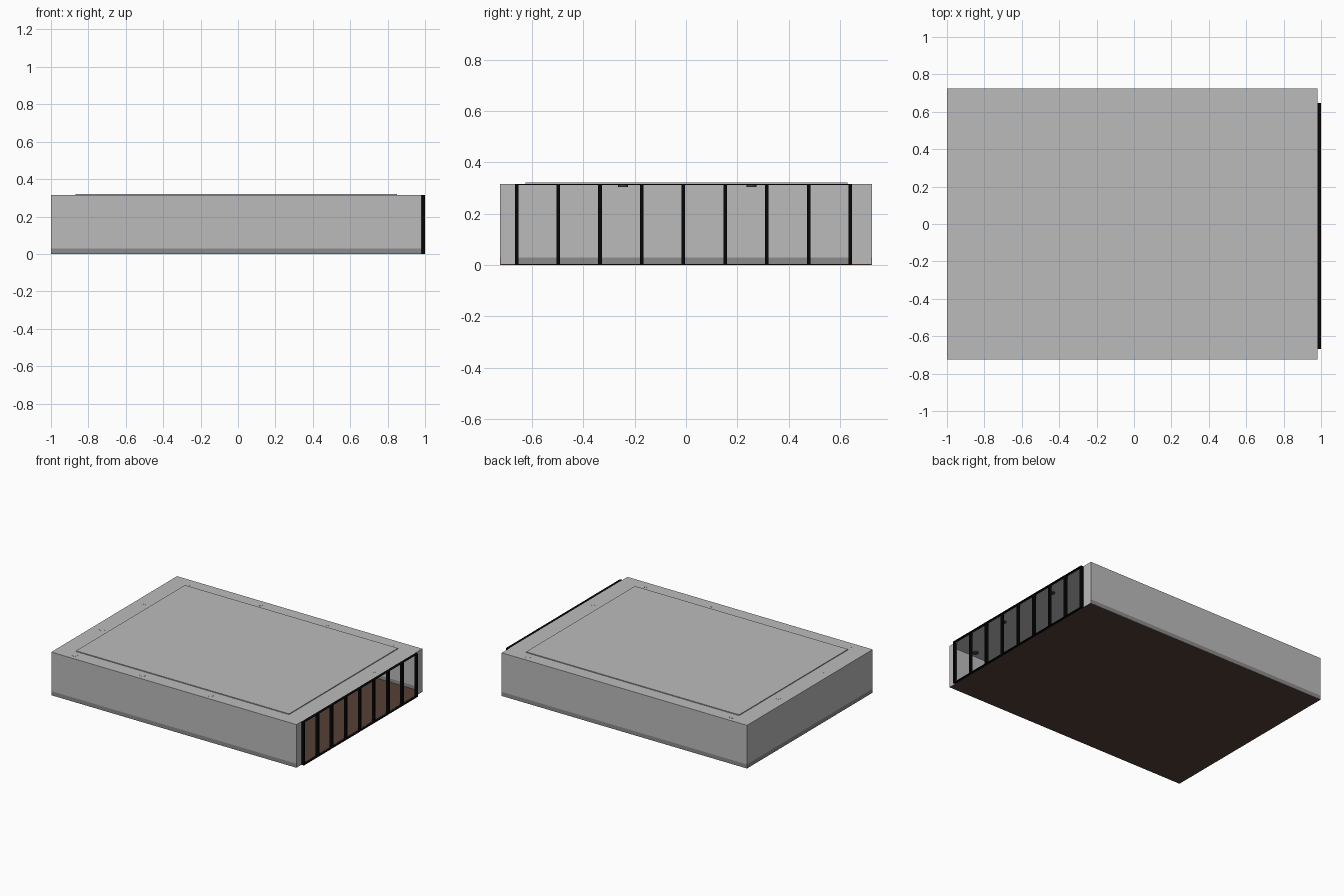
import bpy, bmesh, math

if "Cube" in bpy.data.objects:
    bpy.data.objects.remove(bpy.data.objects["Cube"])


def material(name, r, g, b):
    m = bpy.data.materials.new(name)
    m.diffuse_color = (r, g, b, 1)
    m.use_nodes = True
    m.node_tree.nodes["Principled BSDF"].inputs["Base Color"].default_value = m.diffuse_color
    return m


GRAY = material("light gray", 0.5, 0.5, 0.5)
DARK = material("skirt gray", 0.26, 0.26, 0.26)
BROWN = material("brown", 0.093, 0.051, 0.036)
BLACK = material("black", 0.002, 0.002, 0.002)


def finish(name, bm, mat):
    me = bpy.data.meshes.new(name)
    bm.to_mesh(me)
    bm.free()
    me.materials.append(mat)
    ob = bpy.data.objects.new(name, me)
    bpy.context.collection.objects.link(ob)
    return ob


def box(name, x, y, z, mat):
    """Box from (min, max) pairs."""
    bm = bmesh.new()
    bmesh.ops.create_cube(bm, size=1)
    for v in bm.verts:
        for i, (lo, hi) in enumerate((x, y, z)):
            v.co[i] = lo if v.co[i] < 0 else hi
    return finish(name, bm, mat)


def disc(name, x, y, z0, z1, r, mat):
    bm = bmesh.new()
    bmesh.ops.create_cone(bm, cap_ends=True, segments=12, radius1=r, radius2=r, depth=z1 - z0)
    bmesh.ops.translate(bm, verts=bm.verts, vec=(x, y, (z0 + z1) / 2))
    return finish(name, bm, mat)


L, R, W, H, T, SK = -1.0, 0.98, 0.725, 0.315, 0.004, 0.03

# thin floor, roof and raised roof panel
box("floor", (L + T, R), (-W + T, W - T), (0, T), BROWN)
box("roof", (L, R), (-W, W), (H - T, H), GRAY)
box("roof_panel", (-0.87, 0.85), (-0.625, 0.63), (H, 0.321), GRAY)

# closed walls, each with a dark skirt along the bottom
for name, x, y in (("front", (L, R), (-W, -W + T)),
                   ("back", (L, R), (W - T, W)),
                   ("left", (L, L + T), (-W + T, W - T))):
    box(name + "_wall", x, y, (SK, H - T), GRAY)
    box(name + "_skirt", x, y, (0, SK), DARK)

# narrow corner plates beside the barred opening
box("front_corner", (R - T, R), (-W, -0.655), (0, H - T), GRAY)
box("back_corner", (R - T, R), (0.64, W), (0, H - T), GRAY)

# bars and thin rails
for i in range(9):
    y = -0.66 + i * 1.3 / 8
    box(f"bar_{i + 1}", (R, 1.0), (y - 0.007, y + 0.007), (0, H), BLACK)
for name, z in (("bottom_rail", (0, 0.003)), ("top_rail", (H - 0.003, H))):
    box(name, (R, 1.0), (-0.655, 0.645), z, BLACK)

# bolts around the roof edge: brown shanks below, flush gray heads
spots = [(-0.845 + 0.548 * i, s * 0.675) for i in range(4) for s in (-1, 1)]
spots += [(x, y) for x in (-0.925, 0.92) for y in (-0.245, 0.255)]
for i, (x, y) in enumerate(spots):
    disc(f"bolt_{i + 1}", x, y, 0.304, H - 0.001, 0.02, BROWN)
    disc(f"bolt_head_{i + 1}", x, y, H - 0.0005, H + 0.0006, 0.02, GRAY)
